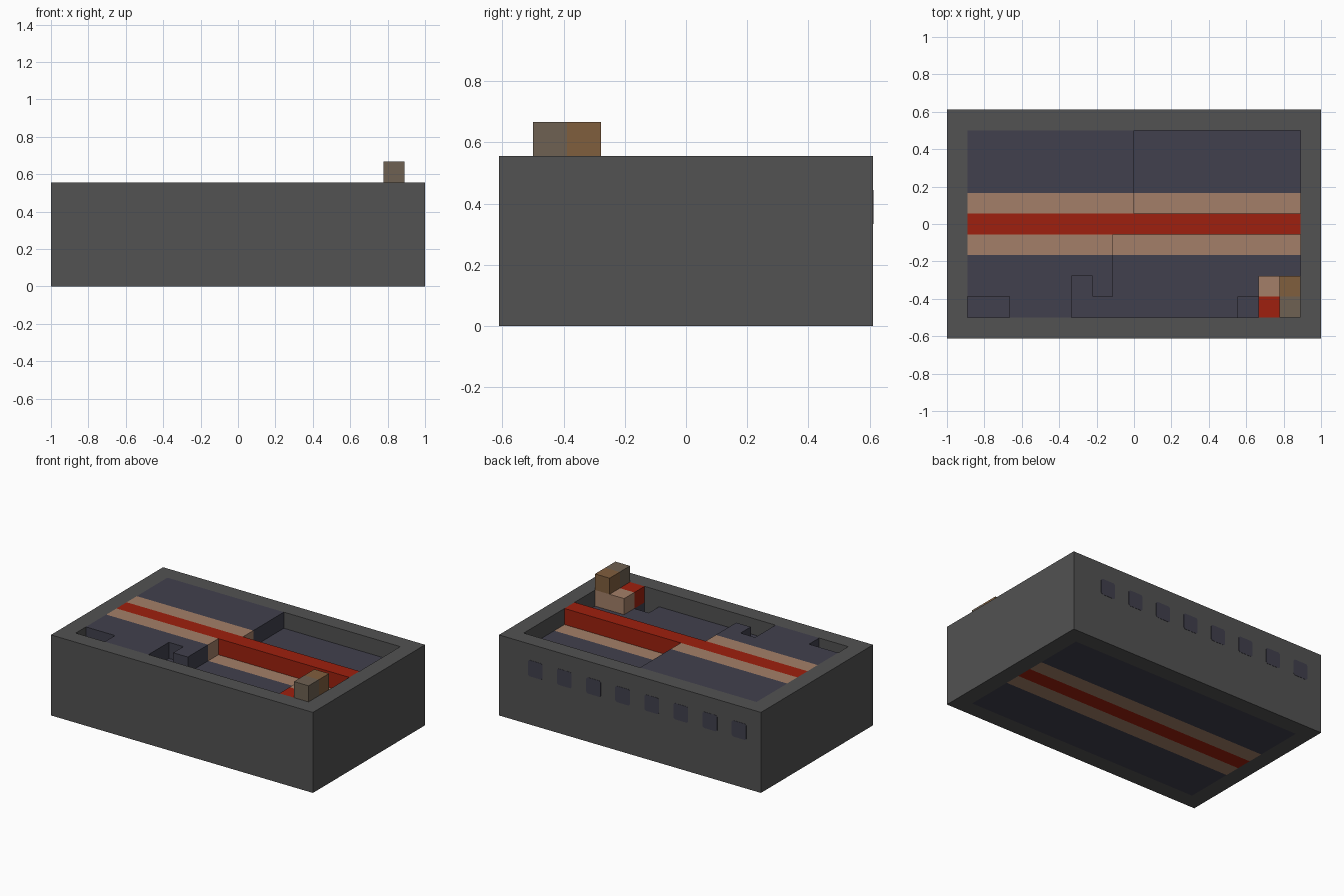
import bpy, bmesh

if "Cube" in bpy.data.objects:
    bpy.data.objects.remove(bpy.data.objects["Cube"], do_unlink=True)

U = 1 / 9  # one block


def material(name, rgb):
    m = bpy.data.materials.new(name)
    m.use_nodes = True
    m.diffuse_color = (*rgb, 1)
    m.node_tree.nodes["Principled BSDF"].inputs["Base Color"].default_value = (*rgb, 1)
    return m


grey = material("dark grey", (0.084, 0.084, 0.084))
navy = material("slate navy", (0.053, 0.051, 0.074))
tan = material("tan", (0.366, 0.212, 0.138))
red = material("red", (0.342, 0.0144, 0.0044))
brown = material("brown", (0.216, 0.112, 0.048))
taupe = material("taupe", (0.156, 0.119, 0.084))


def finish(name, bm, mat):
    bmesh.ops.recalc_face_normals(bm, faces=bm.faces)
    for v in bm.verts:
        v.co *= U
    me = bpy.data.meshes.new(name)
    bm.to_mesh(me)
    bm.free()
    me.materials.append(mat)
    ob = bpy.data.objects.new(name, me)
    bpy.context.collection.objects.link(ob)
    return ob


def prism(name, pts, lo, hi, mat, axis="z"):
    """Extrude an outline (XY along z, or XZ along y) from lo to hi."""
    bm = bmesh.new()
    place = (lambda a, b, h: (a, b, h)) if axis == "z" else (lambda a, b, h: (a, h, b))
    face = bm.faces.new([bm.verts.new(place(a, b, lo)) for a, b in pts])
    ext = bmesh.ops.extrude_face_region(bm, geom=[face])
    moved = [v for v in ext["geom"] if isinstance(v, bmesh.types.BMVert)]
    bmesh.ops.translate(bm, verts=moved, vec=place(0, 0, hi - lo))
    return finish(name, bm, mat)


def rect(x0, x1, y0, y1):
    return [(x0, y0), (x1, y0), (x1, y1), (x0, y1)]


# Outer wall ring
bm = bmesh.new()
loops = [[bm.verts.new((x, y, z)) for x, y in rect(-a, a, -b, b)]
         for a, b, z in ((9, 5.5, 0), (9, 5.5, 5), (8, 4.5, 5), (8, 4.5, 0))]
for k in range(4):
    p, q = loops[k], loops[(k + 1) % 4]
    for i in range(4):
        j = (i + 1) % 4
        bm.faces.new((p[i], p[j], q[j], q[i]))
finish("outer_wall", bm, grey)


# Lengthwise strips, stepping down one block at x = step
def stepped(step):
    return [(-8, 0), (8, 0), (8, 4), (step, 4), (step, 5), (-8, 5)]


prism("red_beam", rect(-8, 8, 0, 5), -0.5, 0.5, red, "y")
prism("back_tan_strip", stepped(0), 0.5, 1.5, tan, "y")
prism("front_tan_strip", stepped(-1), -1.5, -0.5, tan, "y")
prism("back_deck", stepped(0), 1.5, 4.5, navy, "y")

# Front deck: base, lower floor with a pit, raised part with notches
prism("front_base", rect(-8, 8, -4.5, -1.5), 0, 3, navy)
prism("front_floor", [(-8, -4.5), (5, -4.5), (5, -3.5), (6, -3.5), (6, -4.5),
                      (8, -4.5), (8, -1.5), (-8, -1.5)], 3, 4, navy)
prism("front_raised_deck", [(-8, -1.5), (-8, -3.5), (-6, -3.5), (-6, -4.5), (-3, -4.5),
                            (-3, -2.5), (-2, -2.5), (-2, -3.5), (-1, -3.5), (-1, -1.5)],
      4, 5, navy)

# Stacked corner blocks
prism("tan_block", rect(6, 8, -3.5, -2.5), 4, 5, tan)
prism("red_block", rect(6, 8, -4.5, -3.5), 4, 5, red)
prism("brown_block", rect(7, 8, -3.5, -2.5), 5, 6, brown)
prism("taupe_block", rect(7, 8, -4.5, -3.5), 5, 6, taupe)

# Row of windows on the back wall, with clipped corners
c = 0.18
for n in range(8):
    x, z = 2 * n - 7.5, 3.5
    outline = [(x + sx * a / 2, z + sz * b / 2) for sx, sz, a, b in (
        (-1, -1, 1 - c, 1), (1, -1, 1 - c, 1), (1, -1, 1, 1 - c), (1, 1, 1, 1 - c),
        (1, 1, 1 - c, 1), (-1, 1, 1 - c, 1), (-1, 1, 1, 1 - c), (-1, -1, 1, 1 - c))]
    prism(f"window_{n + 1}", outline, 5.49, 5.515, navy, "y")
